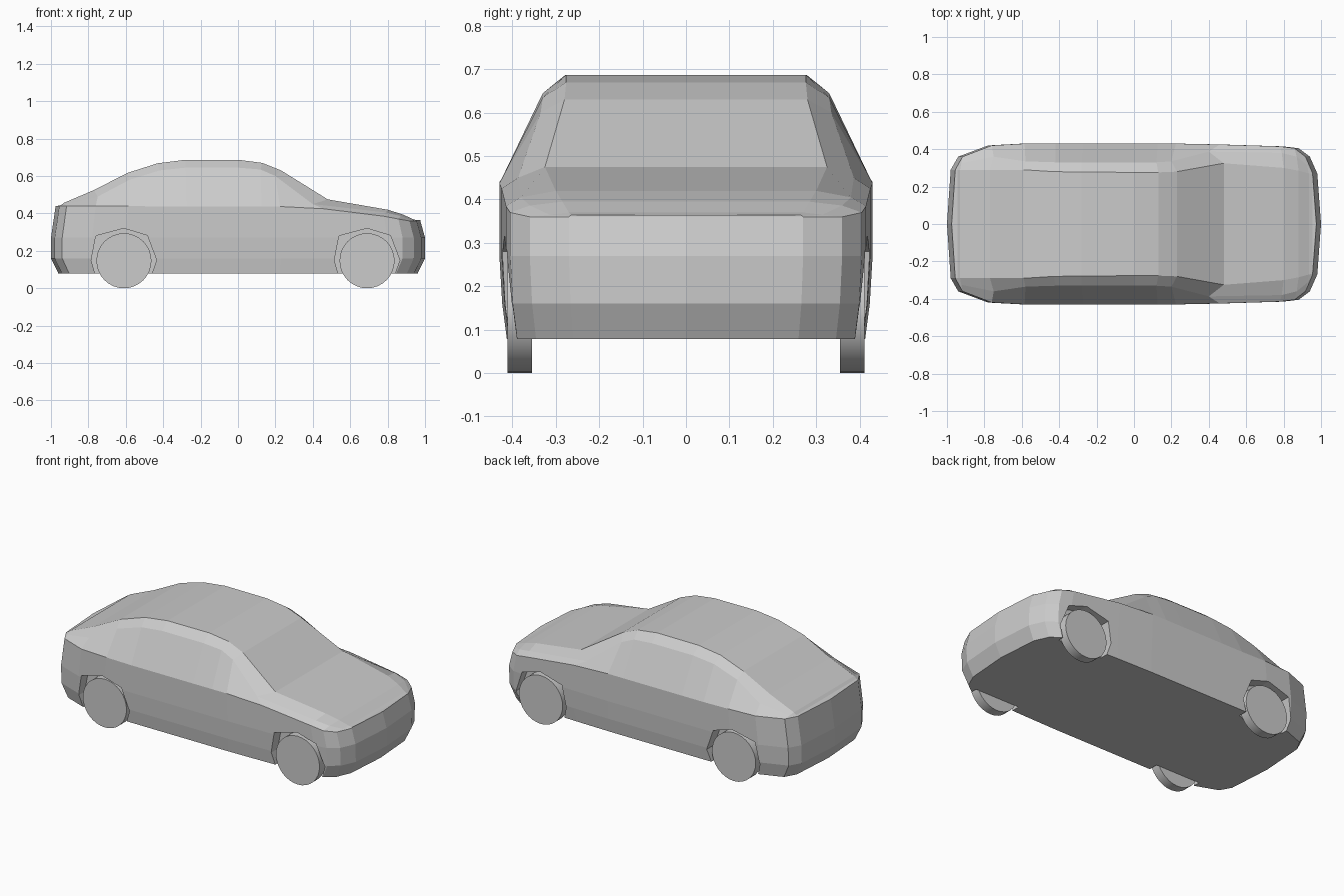
import bpy, bmesh, math

if "Cube" in bpy.data.objects:
    bpy.data.objects.remove(bpy.data.objects["Cube"])

def mesh_object(name, bm):
    bmesh.ops.recalc_face_normals(bm, faces=bm.faces[:])
    me = bpy.data.meshes.new(name)
    bm.to_mesh(me)
    bm.free()
    ob = bpy.data.objects.new(name, me)
    bpy.context.collection.objects.link(ob)
    return ob

# Body lines, all running from the rear centre to the nose centre
plan = [(-1, 0), (-.98, .29), (-.94, .36), (-.78, .42), (-.6, .43), (-.43, .43),
        (-.28, .43), (0, .43), (.13, .43), (.23, .43), (.47, .425), (.8, .415),
        (.88, .405), (.94, .36), (.98, .27), (1, 0)]
belt_z = [.44] * 5 + [.437] * 5 + [.425, .385, .37, .36, .36, .36]
roof = [(-.965, 0, .44), (-.945, .29, .445), (-.93, .29, .457), (-.77, .29, .525),
        (-.59, .29, .617), (-.43, .28, .668), (-.28, .278, .687), (0, .276, .687),
        (.13, .276, .67), (.23, .28, .63), (.48, .325, .475), (.8, .30, .42),
        (.88, .285, .395), (.935, .27, .37), (.955, .265, .364), (.975, 0, .364)]
rail = [(-.75, .36, .49), (-.58, .335, .58), (-.42, .33, .63), (-.28, .33, .645),
        (0, .33, .645), (.12, .33, .635), (.2, .335, .60), (.4, .387, .45),
        (.79, .38, .405), (.87, .36, .386)]

belt = [(x * .975, y, z) for (x, y), z in zip(plan, belt_z)]
mid = [tuple((a + b) / 2 for a, b in zip(p, q)) for p, q in zip(roof, belt)]
rail = mid[:3] + rail + mid[13:]
lower = [[(x * sx, y * sy, z) for x, y in plan]
         for sx, sy, z in ((1, 1, .27), (1, .985, .16), (.96, .96, .078))]
top_mid = [(x, 0, z) for x, y, z in roof]
floor_mid = [(x, 0, z) for x, y, z in lower[-1]]

# Body shell: half lofted, then mirrored
bm = bmesh.new()
rows = [[bm.verts.new(p) for p in line]
        for line in (top_mid, roof, rail, belt, *lower, floor_mid)]
for a, b in zip(rows, rows[1:]):
    for i in range(len(a) - 1):
        bm.faces.new((a[i], a[i + 1], b[i + 1], b[i]))
bmesh.ops.remove_doubles(bm, verts=bm.verts[:], dist=.0005)
body = mesh_object("car_body", bm)
mirror = body.modifiers.new("mirror", 'MIRROR')
mirror.use_axis = (False, True, False)

# Wheel arch cutters
WHEEL_X = (-.61, .69)
arch = [(-.15, -.25), (-.155, -.07), (-.175, .0), (-.15, .13), (0, .17),
        (.125, .132), (.175, .0), (.15, -.07), (.145, -.25)]
bm = bmesh.new()
for cx in WHEEL_X:
    for s in (-1, 1):
        near, far = [[bm.verts.new((cx + x, s * y, .15 + z)) for x, z in arch]
                     for y in (.354, .6)]
        bm.faces.new(near)
        bm.faces.new(far)
        for i in range(len(arch)):
            j = (i + 1) % len(arch)
            bm.faces.new((near[i], near[j], far[j], far[i]))
cutter = mesh_object("arch_cutter", bm)
cutter.hide_render = True
cut = body.modifiers.new("arches", 'BOOLEAN')
cut.operation = 'DIFFERENCE'
cut.solver = 'EXACT'
cut.object = cutter
bpy.context.view_layer.objects.active = body
for m in ("mirror", "arches"):
    bpy.ops.object.modifier_apply(modifier=m)
bpy.data.objects.remove(cutter)

# Wheels
for end, cx in zip(("rear", "front"), WHEEL_X):
    for side, s in (("right", -1), ("left", 1)):
        bpy.ops.mesh.primitive_cylinder_add(
            vertices=32, radius=.147, depth=.056,
            location=(cx, s * .383, .147), rotation=(math.pi / 2, 0, 0))
        bpy.context.object.name = f"{end}_{side}_wheel"
        bpy.ops.object.shade_smooth_by_angle()
